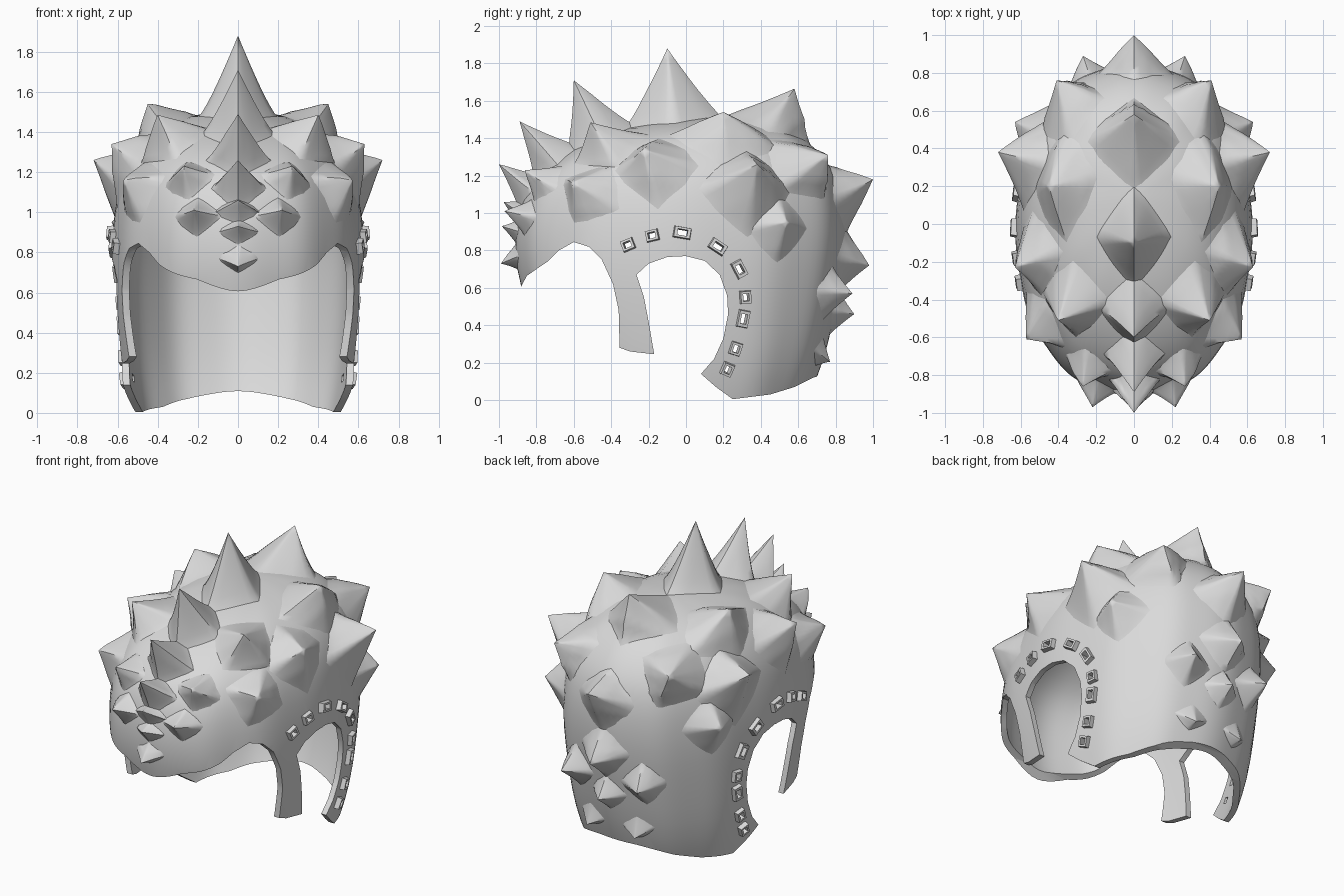
import bpy, bmesh, math
from mathutils import Vector
from mathutils.bvhtree import BVHTree

if "Cube" in bpy.data.objects:
    bpy.data.objects.remove(bpy.data.objects["Cube"])

grey = bpy.data.materials.new("plain_grey")
grey.diffuse_color = (0.7, 0.7, 0.7, 1)
grey.use_nodes = True
grey.node_tree.nodes["Principled BSDF"].inputs["Base Color"].default_value = grey.diffuse_color


def make(name, bm):
    bmesh.ops.recalc_face_normals(bm, faces=bm.faces[:])
    me = bpy.data.meshes.new(name)
    bm.to_mesh(me)
    me.materials.append(grey)
    ob = bpy.data.objects.new(name, me)
    bpy.context.collection.objects.link(ob)
    return ob


def smooth(ob, deg):
    bpy.ops.object.select_all(action='DESELECT')
    ob.select_set(True)
    bpy.context.view_layer.objects.active = ob
    bpy.ops.object.shade_smooth_by_angle(angle=math.radians(deg))


# Hair shell: stacked rounded rings (height, half width, front y, back y)
levels = [(-.12, .51, -.55, .57), (0, .545, -.62, .65), (.2, .59, -.72, .73),
          (.4, .61, -.80, .78), (.6, .625, -.885, .82), (.8, .63, -.915, .85),
          (1.0, .615, -.90, .85), (1.15, .585, -.84, .82), (1.25, .54, -.74, .77),
          (1.35, .47, -.59, .69), (1.43, .37, -.40, .58), (1.48, .24, -.21, .44),
          (1.51, .08, .02, .25)]
SEG = 56
bm = bmesh.new()
rings = []
for z, w, yf, yb in levels:
    ring = []
    for i in range(SEG):
        a = math.tau * i / SEG
        c, s = math.cos(a), math.sin(a)
        k = 1 + .008 * math.cos(12 * a)          # soft locks
        x = w * k * math.copysign(abs(c) ** .91, c)
        y = (yf + yb) / 2 + (yb - yf) / 2 * k * math.copysign(abs(s) ** .91, s)
        ring.append(bm.verts.new((x, y, z)))
    rings.append(ring)
for lo, hi in zip(rings, rings[1:]):
    for i in range(SEG):
        j = (i + 1) % SEG
        bm.faces.new((lo[i], lo[j], hi[j], hi[i]))
top = bm.verts.new((0, .13, 1.515))
for i in range(SEG):
    bm.faces.new((rings[-1][i], rings[-1][(i + 1) % SEG], top))
bmesh.ops.recalc_face_normals(bm, faces=bm.faces[:])
tree = BVHTree.FromBMesh(bm)
shell = make("hair_shell", bm)
bm.free()

# Studs around the ears: side position and tangent frame
stud_yz = [(-.31, .83), (-.18, .88), (-.02, .895), (.17, .82), (.285, .70),
           (.317, .55), (.305, .435), (.265, .275), (.22, .165)]


def stud_frames():
    for i, (y, z) in enumerate(stud_yz):
        p, q = stud_yz[max(i - 1, 0)], stud_yz[min(i + 1, len(stud_yz) - 1)]
        for side in (-1, 1):
            hit, n, _, _ = tree.ray_cast(Vector((side * 2, y, z)), Vector((-side, 0, 0)))
            t = Vector((0, q[0] - p[0], q[1] - p[1]))
            t = (t - n * t.dot(n)).normalized()
            yield hit, n, t, n.cross(t), (.048 if i in (2, 3, 4, 6) else .036)


def rect(bm, o, u, v, a, b):
    return [bm.verts.new(o + u * a * su + v * b * sv)
            for su, sv in ((-1, -1), (1, -1), (1, 1), (-1, 1))]


def bridge(bm, r, s):
    for i in range(len(r)):
        j = (i + 1) % len(r)
        bm.faces.new((r[i], r[j], s[j], s[i]))


# Cutter: face opening, ear arches, neck line and stud holes
opening = [(-1.3, .5), (-.895, .57), (-.875, .62), (-.85, .665), (-.8, .70), (-.74, .74),
           (-.68, .80), (-.6, .845),
           (-.52, .82), (-.45, .75), (-.39, .62), (-.36, .48), (-.355, .28), (-.3, .26),
           (-.17, .245), (-.2, .42), (-.225, .55), (-.265, .67), (-.2, .73), (-.1, .765),
           (0, .77), (.1, .745), (.18, .67), (.22, .56), (.225, .46), (.2, .33),
           (.15, .22), (.08, .14), (.16, .07), (.25, .005), (.45, .03), (.58, .07),
           (.68, .12), (1.3, .3), (1.3, -.4), (-1.3, -.4)]
bm = bmesh.new()
ends = [[bm.verts.new((x, y, z)) for y, z in opening] for x in (-1, 1)]
bridge(bm, *ends)
for e in ends:
    bm.faces.new(e)
for o, n, u, v, a in stud_frames():
    r = rect(bm, o - n * .08, u, v, a * .55, .016)
    s = rect(bm, o + n * .08, u, v, a * .55, .016)
    bridge(bm, r, s)
    bm.faces.new(r)
    bm.faces.new(s)
cutter = make("opening_cutter", bm)
cutter.hide_render = True
bm.free()

m = shell.modifiers.new("round", 'SUBSURF')
m.levels = m.render_levels = 1
m = shell.modifiers.new("thickness", 'SOLIDIFY')
m.thickness, m.offset = .035, -1
m = shell.modifiers.new("openings", 'BOOLEAN')
m.operation, m.solver, m.object = 'DIFFERENCE', 'EXACT', cutter
bpy.context.view_layer.update()
deps = bpy.context.evaluated_depsgraph_get()
cut_mesh = bpy.data.meshes.new_from_object(shell.evaluated_get(deps))
shell.modifiers.clear()
shell.data = cut_mesh
bpy.data.objects.remove(cutter)
smooth(shell, 40)

# Raised stud rims
bm = bmesh.new()
for o, n, u, v, a in stud_frames():
    loops = [rect(bm, o + n * h, u, v, a * k, b) for h, k, b in
             ((-.015, 1, .032), (.026, .9, .028), (.026, .55, .016), (-.015, .55, .016))]
    for i in range(4):
        bridge(bm, loops[i], loops[(i + 1) % 4])
make("ear_studs", bm)
bm.free()


# Spikes: locks that hug the shell at the base and flare up to a point
STEPS, N = 8, 32


def spike(bm, tip, base, long, thin):
    c, n, _, _ = tree.find_nearest(Vector(base))
    d = Vector(tip) - c
    ref = Vector((1, 0, 0)) if abs(n.x) < .85 else Vector((0, 1, 0))
    v = (ref - n * ref.dot(n)).normalized()
    u = n.cross(v)
    loops = []
    for k in range(1, STEPS + 1):
        s = k / STEPS
        ring = []
        for i in range(N):
            a = math.tau * i / N
            ca, sa = math.cos(a), math.sin(a)
            r = s / (abs(ca) ** 1.15 + abs(sa) ** 1.15) ** (1 / 1.15)
            q, qn, _, _ = tree.find_nearest(c + u * long * ca * r + v * thin * sa * r)
            ring.append(bm.verts.new(q + d * (1 - s) ** 1.3 - qn * .014 * s))
        loops.append(ring)
    apex = bm.verts.new(Vector(tip))
    for i in range(N):
        bm.faces.new((loops[0][i], loops[0][(i + 1) % N], apex))
    for r, s in zip(loops, loops[1:]):
        bridge(bm, r, s)


# tip, base centre, half length, half width
crest = [((0, -.10, 1.88), (0, -.07, 1.5), .29, .21),
         ((0, -.60, 1.71), (0, -.46, 1.42), .22, .2),
         ((0, -.89, 1.49), (0, -.70, 1.28), .17, .18),
         ((0, -1.0, 1.26), (0, -.86, 1.13), .13, .16),
         ((0, -.975, 1.06), (0, -.89, 1.0), .08, .14),
         ((0, -.985, .93), (0, -.9, .9), .07, .13),
         ((0, -.99, .73), (0, -.9, .77), .08, .12),
         ((0, .58, 1.665), (0, .44, 1.47), .30, .28),
         ((0, 1.0, 1.18), (0, .81, 1.07), .23, .25),
         ((0, .98, .72), (0, .85, .75), .20, .22),
         ((0, .90, .46), (0, .79, .47), .14, .16)]
sides = [((.45, .20, 1.54), (.38, .22, 1.40), .36, .26),
         ((.40, -.51, 1.485), (.32, -.40, 1.35), .24, .24),
         ((.63, -.23, 1.34), (.52, -.15, 1.24), .28, .26),
         ((.57, -.61, 1.16), (.46, -.48, 1.1), .22, .24),
         ((.27, -.86, 1.23), (.25, -.73, 1.14), .15, .17),
         ((.22, -.97, 1.01), (.21, -.86, .98), .12, .14),
         ((.41, .76, 1.31), (.34, .60, 1.24), .28, .27),
         ((.72, .38, 1.26), (.55, .33, 1.12), .29, .29),
         ((.63, .54, .95), (.5, .48, .92), .22, .22),
         ((.27, .89, .57), (.24, .77, .57), .17, .17),
         ((.17, .77, .205), (.16, .70, .27), .10, .13)]
bm = bmesh.new()
for s in crest:
    spike(bm, *s)
smooth(make("crest_spikes", bm), 50)
bm.free()
bm = bmesh.new()
for tip, base, a, b in sides:
    for sx in (1, -1):
        spike(bm, (tip[0] * sx, *tip[1:]), (base[0] * sx, *base[1:]), a, b)
smooth(make("side_spikes", bm), 50)
bm.free()
